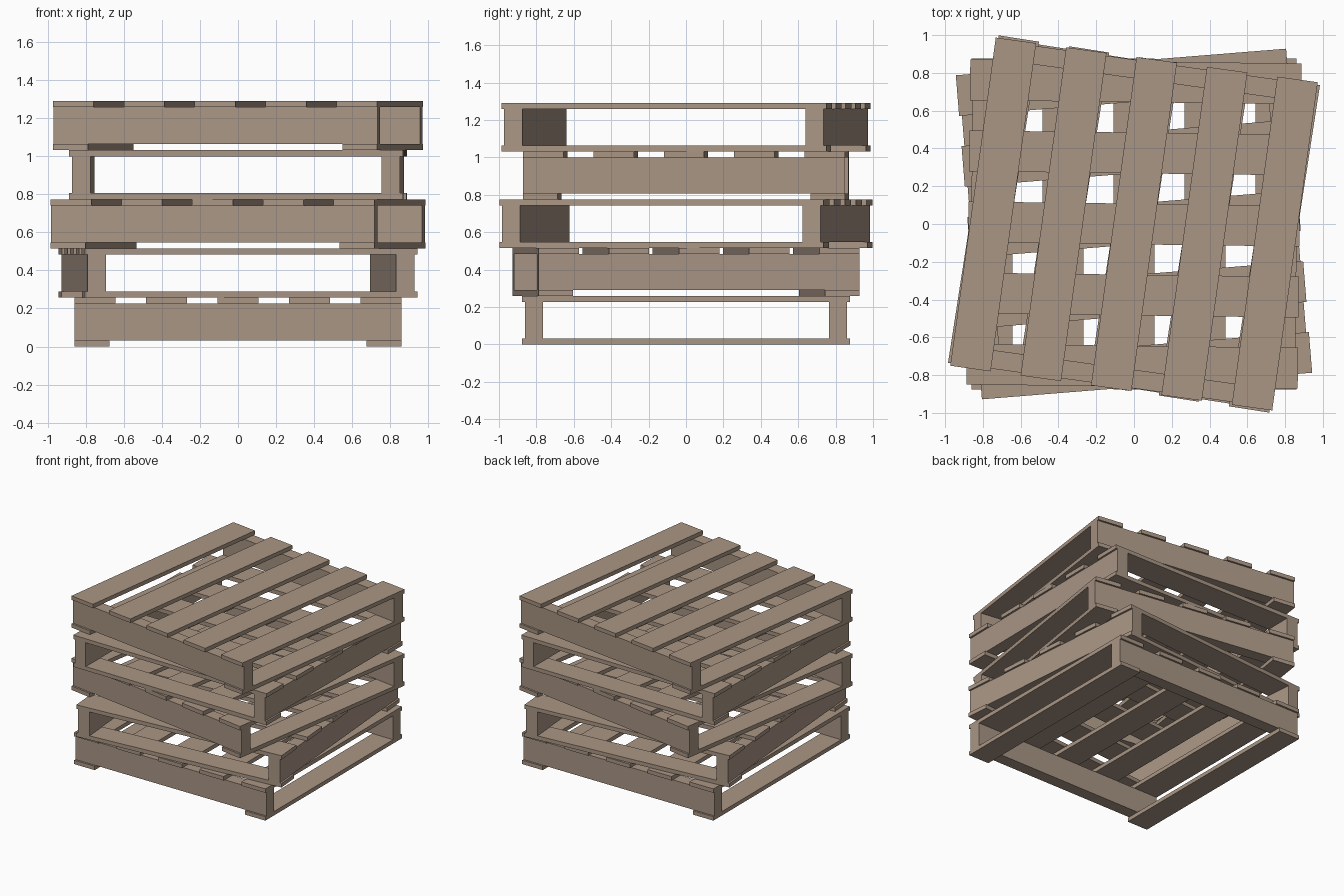
import bpy, bmesh, math
from mathutils import Matrix, Vector

if "Cube" in bpy.data.objects:
    bpy.data.objects.remove(bpy.data.objects["Cube"])

wood = bpy.data.materials.new("weathered wood")
wood.diffuse_color = (0.40, 0.305, 0.235, 1)
wood.use_nodes = True
wood.node_tree.nodes["Principled BSDF"].inputs["Base Color"].default_value = wood.diffuse_color

HX, HY = 0.8605, 0.877        # half width across slats, half slat length
T, H = 0.032, 0.258           # slat thickness, pallet height
TOP_W, BOTTOM_W, BEAM_W = 0.216, 0.185, 0.098


def board(name, size, centre, turn, base):
    """One rectangular board, turned with its pallet."""
    mesh = bpy.data.meshes.new(name)
    bm = bmesh.new()
    bmesh.ops.create_cube(bm, size=1)
    bmesh.ops.scale(bm, vec=Vector(size), verts=bm.verts)
    bmesh.ops.translate(bm, vec=Vector(centre), verts=bm.verts)
    bm.to_mesh(mesh)
    bm.free()
    mesh.materials.append(wood)
    obj = bpy.data.objects.new(name, mesh)
    obj.matrix_world = Matrix.Translation((0, 0, base)) @ Matrix.Rotation(math.radians(turn), 4, 'Z')
    bpy.context.collection.objects.link(obj)


def pallet(level, turn):
    base = level * H
    tag = f"pallet_{level + 1}"
    # five top slats
    pitch = (2 * HX - TOP_W) / 4
    for i in range(5):
        board(f"{tag}_top_slat", (TOP_W, 2 * HY, T), ((i - 2) * pitch, 0, H - T / 2), turn, base)
    for s in (-1, 1):
        # two bottom slats and two side beams
        board(f"{tag}_bottom_slat", (BOTTOM_W, 2 * HY, T), (s * (HX - BOTTOM_W / 2), 0, T / 2), turn, base)
        board(f"{tag}_beam", (2 * HX, BEAM_W, H - 2 * T), (0, s * (HY - 0.015 - BEAM_W / 2), H / 2), turn, base)


# loosely stacked, alternate pallets a quarter turn round
for level, turn in enumerate((0, 94.6, -8.8, 89.3, -7.9)):
    pallet(level, turn)
